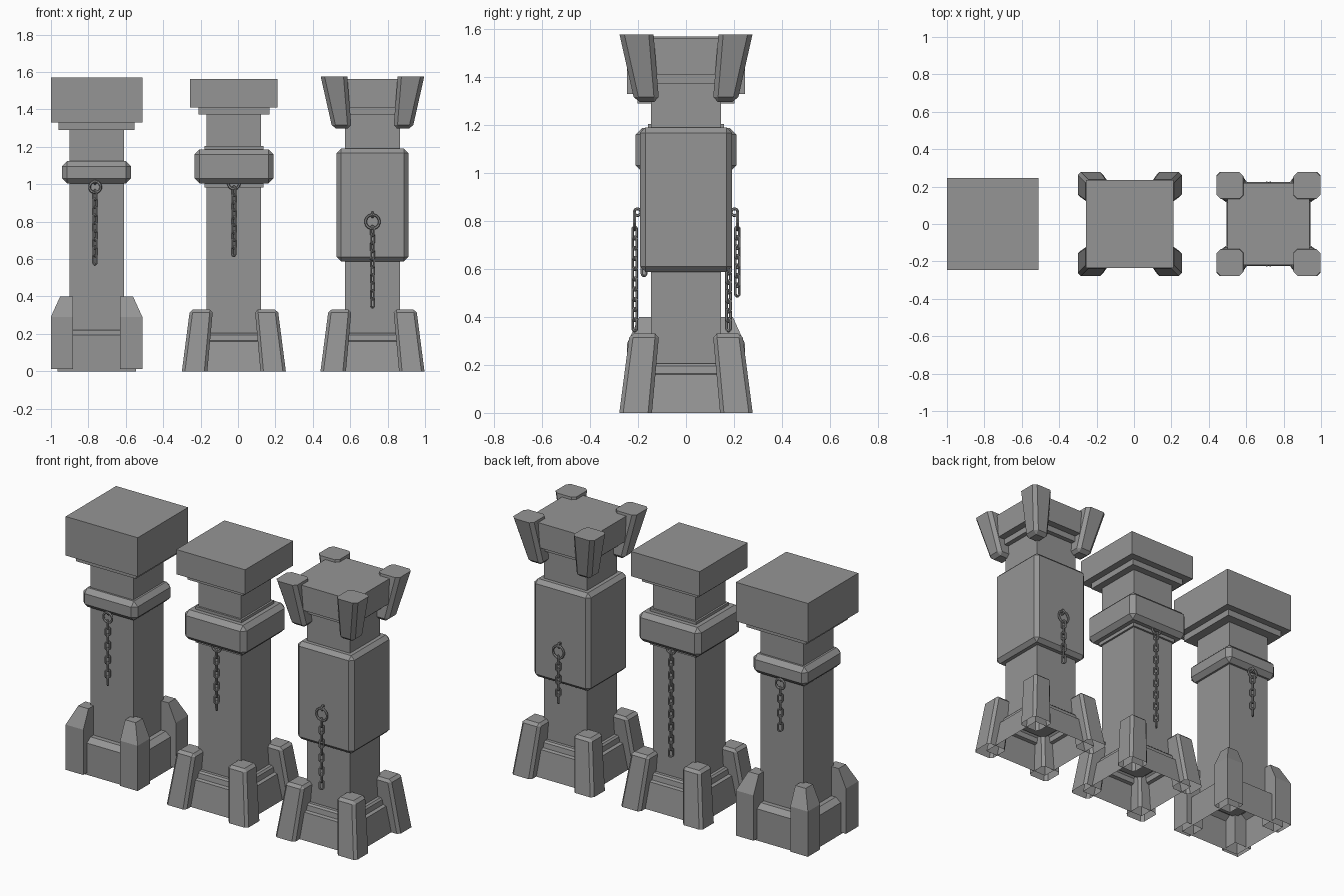
import bpy, bmesh
from math import cos, sin, pi

if "Cube" in bpy.data.objects:
    bpy.data.objects.remove(bpy.data.objects["Cube"])

stone = bpy.data.materials.new("dark_stone")
stone.diffuse_color = (0.3, 0.3, 0.3, 1)
stone.use_nodes = True
stone.node_tree.nodes["Principled BSDF"].inputs["Base Color"].default_value = stone.diffuse_color


def finish(name, bm):
    me = bpy.data.meshes.new(name)
    bm.to_mesh(me)
    bm.free()
    me.materials.append(stone)
    ob = bpy.data.objects.new(name, me)
    bpy.context.collection.objects.link(ob)
    return ob


def loft(name, cx, sections, bevel=0.0, open_bottom=False, sharp_top=False, sx=1, sy=1):
    """Square sections (low, high, z) stacked upwards around x = cx."""
    bm = bmesh.new()
    rings = []
    for lo, hi, z in sections:
        pts = [(lo, lo), (hi, lo), (hi, hi), (lo, hi)]
        rings.append([bm.verts.new((cx + sx * x, sy * y, z)) for x, y in pts])
    for a, b in zip(rings, rings[1:]):
        for i in range(4):
            j = (i + 1) % 4
            bm.faces.new((a[i], a[j], b[j], b[i]))
    bottom = bm.faces.new(rings[0])
    top = bm.faces.new(rings[-1])
    bmesh.ops.recalc_face_normals(bm, faces=bm.faces[:])
    sharp = set(top.edges) if sharp_top else set()
    if open_bottom:
        sharp |= set(bottom.edges)
    edges = [e for e in bm.edges if e not in sharp]
    if open_bottom:
        bmesh.ops.delete(bm, geom=[bottom], context='FACES_ONLY')
    if bevel:
        bmesh.ops.bevel(bm, geom=edges, offset=bevel, segments=1,
                        affect='EDGES', clamp_overlap=True)
    return finish(name, bm)


def block(name, cx, profile, **kw):
    """Centred block from (half width, z) pairs."""
    return loft(name, cx, [(-h, h, z) for h, z in profile], **kw)


def corners(name, cx, sections, **kw):
    for i, (sx, sy) in enumerate([(1, 1), (-1, 1), (-1, -1), (1, -1)]):
        loft(f"{name}_{i + 1}", cx, sections, sx=sx, sy=sy, **kw)


def add_link(bm, centre, radius, wire, stretch=0.0, turn=0.0, seg=12, sides=6):
    """Upright torus, stretched along z and turned about z."""
    cx, cy, cz = centre
    c, s = cos(turn), sin(turn)
    grid = []
    for i in range(seg):
        a = 2 * pi * (i + 0.5) / seg
        row = []
        for j in range(sides):
            b = 2 * pi * j / sides
            r = radius + wire * cos(b)
            u, v = r * cos(a), wire * sin(b)
            z = r * sin(a) + (stretch if sin(a) > 0 else -stretch)
            row.append(bm.verts.new((cx + u * c - v * s, cy + u * s + v * c, cz + z)))
        grid.append(row)
    for i in range(seg):
        for j in range(sides):
            k, m = (i + 1) % seg, (j + 1) % sides
            bm.faces.new((grid[i][j], grid[k][j], grid[k][m], grid[i][m]))


def chain(name, x, y, z_ring, radius, z_end):
    """Wall staple, ring and hanging links."""
    bm = bmesh.new()
    add_link(bm, (x, y, z_ring), radius, 0.007, seg=16)
    wall = -0.012 if y > 0 else 0.012
    add_link(bm, (x, y + wall, z_ring + radius), 0.014, 0.006, turn=pi / 2)
    first = z_ring - radius + 0.007 - 0.02
    drop = first - 0.032 - z_end
    n = round(drop / 0.041)
    for i in range(n + 1):
        add_link(bm, (x, y, first - drop * i / n), 0.012, 0.006, 0.014,
                 turn=pi / 4 if i % 2 else -pi / 4)
    bmesh.ops.recalc_face_normals(bm, faces=bm.faces[:])
    finish(name, bm)


S = 0.146  # shaft half width
A, B, C = -0.756, -0.022, 0.719  # pillar centres

# Left pillar: heavy cap, thin collar, upright corner posts
block("left_base", A, [(0.21, 0), (0.21, 0.195), (0.175, 0.22)], open_bottom=True)
block("left_shaft", A, [(S, 0.2), (S, 1.3)])
block("left_collar", A, [(0.185, 1.005), (0.185, 1.123)], bevel=0.027)
block("left_cap_step", A, [(0.203, 1.29), (0.203, 1.34)])
block("left_cap", A, [(0.245, 1.33), (0.245, 1.57)])
corners("left_post", A, [(0.125, 0.245, 0.012), (0.125, 0.245, 0.29),
                         (0.125, 0.195, 0.40)], open_bottom=True)

# Middle and right pillars share base, leaning legs and shaft
for side, cx, cap in (("middle", B, 0.234), ("right", C, 0.219)):
    block(side + "_base", cx, [(0.225, 0), (0.2, 0.16), (0.18, 0.165), (0.175, 0.195),
                               (0.165, 0.205)], open_bottom=True)
    block(side + "_shaft", cx, [(S, 0.19), (S, 1.38)])
    block(side + "_cap_step", cx, [(cap - 0.044, 1.373), (cap - 0.044, 1.42)])
    block(side + "_cap", cx, [(cap, 1.41), (cap, 1.562)])
    corners(side + "_leg", cx, [(0.142, 0.278, 0), (0.112, 0.235, 0.33)],
            bevel=0.016, open_bottom=True)

# Collar of the middle pillar, sleeve and claws of the right one
block("middle_collar_plate", B, [(0.158, 0.983), (0.158, 1.204)])
block("middle_collar", B, [(0.211, 1.005), (0.211, 1.187)], bevel=0.027)
block("right_sleeve", C, [(0.192, 0.588), (0.192, 1.19)], bevel=0.023)
corners("right_claw", C, [(0.112, 0.214, 1.297), (0.135, 0.277, 1.577)],
        bevel=0.02, sharp_top=True)

# Chains on the front and back of each pillar
for side, x, y, z, r, front_end, back_end in (
        ("left", A - 0.008, 0.175, 0.985, 0.03, 0.565, 0.69),
        ("middle", B, 0.177, 1.005, 0.03, 0.61, 0.335),
        ("right", C, 0.214, 0.80, 0.037, 0.335, 0.48)):
    chain(side + "_front_chain", x, -y, z, r, front_end)
    chain(side + "_back_chain", x, y, z, r, back_end)
